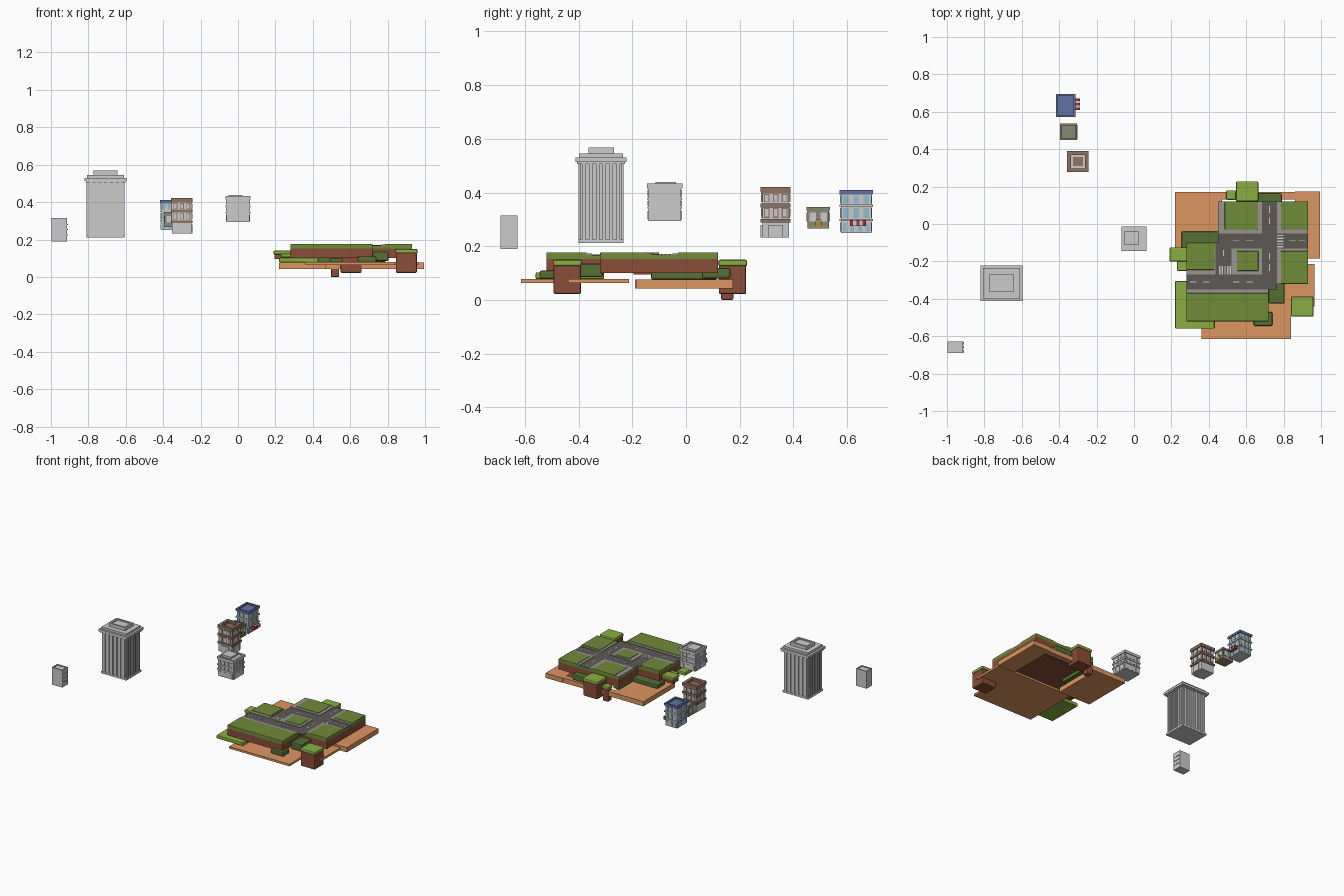
import bpy, bmesh
from mathutils import Vector

mats = {}
COL = {
    "grass": (0.16, 0.26, 0.04, 1), "dark_grass": (0.09, 0.16, 0.035, 1),
    "light_grass": (0.25, 0.42, 0.05, 1), "soil": (0.26, 0.075, 0.04, 1),
    "clay": (0.72, 0.30, 0.12, 1), "asphalt": (0.11, 0.10, 0.09, 1),
    "pavement": (0.33, 0.30, 0.27, 1), "paint": (0.75, 0.75, 0.72, 1),
    "brown": (0.28, 0.17, 0.12, 1), "blue": (0.12, 0.17, 0.38, 1),
    "olive": (0.25, 0.25, 0.17, 1), "ochre": (0.38, 0.28, 0.08, 1),
    "glass": (0.30, 0.50, 0.62, 1), "red": (0.40, 0.03, 0.04, 1),
}


def finish(name, bm, col=None, bevel=0):
    bmesh.ops.recalc_face_normals(bm, faces=bm.faces)
    me = bpy.data.meshes.new(name)
    bm.to_mesh(me)
    bm.free()
    ob = bpy.data.objects.new(name, me)
    bpy.context.collection.objects.link(ob)
    if col:
        if col not in mats:
            mats[col] = bpy.data.materials.new(col)
            mats[col].diffuse_color = COL[col]
        me.materials.append(mats[col])
    if bevel:
        mod = ob.modifiers.new("soft_edges", "BEVEL")
        mod.width, mod.segments = bevel, 2
    return ob


def boxes(name, items, col=None, bevel=0):
    """items: (x0, x1, y0, y1, z0, z1)"""
    bm = bmesh.new()
    for x0, x1, y0, y1, z0, z1 in items:
        vs = bmesh.ops.create_cube(bm, size=1)["verts"]
        for v in vs:
            v.co = Vector((x0 + (v.co.x + .5) * (x1 - x0),
                           y0 + (v.co.y + .5) * (y1 - y0),
                           z0 + (v.co.z + .5) * (z1 - z0)))
    return finish(name, bm, col, bevel)


def prism(name, pts, z0, z1, col, bevel=0):
    bm = bmesh.new()
    f = bm.faces.new([bm.verts.new((x, y, z0)) for x, y in pts])
    ext = bmesh.ops.extrude_face_region(bm, geom=[f])["geom"]
    for v in ext:
        if isinstance(v, bmesh.types.BMVert):
            v.co.z = z1
    return finish(name, bm, col, bevel)


def grow(b, d, z0, z1):
    return (b[0] - d, b[1] + d, b[2] - d, b[3] + d, z0, z1)


def ring(b, t, z0, z1):
    """Four walls of a roof parapet"""
    x0, x1, y0, y1 = b[:4]
    return [(x0, x1, y0, y0 + t, z0, z1), (x0, x1, y1 - t, y1, z0, z1),
            (x0, x0 + t, y0 + t, y1 - t, z0, z1), (x1 - t, x1, y0 + t, y1 - t, z0, z1)]


def around(b, n, frac, z0, z1, d=.003, sides="fblr"):
    """n evenly spaced thin panels on the chosen sides of a building"""
    x0, x1, y0, y1 = b[:4]
    out = []
    for i in range(n):
        a, c = (i + .5 - frac / 2) / n, (i + .5 + frac / 2) / n
        xa, xb = x0 + a * (x1 - x0), x0 + c * (x1 - x0)
        ya, yb = y0 + a * (y1 - y0), y0 + c * (y1 - y0)
        if "f" in sides: out.append((xa, xb, y0 - d, y0 + .001, z0, z1))
        if "b" in sides: out.append((xa, xb, y1 - .001, y1 + d, z0, z1))
        if "l" in sides: out.append((x0 - d, x0 + .001, ya, yb, z0, z1))
        if "r" in sides: out.append((x1 - .001, x1 + d, ya, yb, z0, z1))
    return out


# --- raised street plate -------------------------------------------------
outline = [(.28, -.52), (.72, -.52), (.72, -.32), (.93, -.32), (.93, .12),
           (.45, .12), (.45, -.10), (.28, -.10)]
prism("plate_soil", outline, .10, .152, "soil")
prism("plate_turf_edge", outline, .152, .168, "grass")
lawns = [(.28, .72, -.52, -.37), (.28, .43, -.245, -.10), (.485, .66, -.03, .12),
         (.785, .93, -.03, .12), (.785, .93, -.32, -.145), (.55, .665, -.25, -.145)]
boxes("lawns", [l + (.165, .177) for l in lawns], "grass", .003)
boxes("roads", [(.685, .765, -.35, .12, .165, .1695), (.45, .93, -.13, -.05, .165, .1692),
                (.28, .72, -.35, -.27, .165, .1692), (.435, .52, -.28, -.10, .165, .1694)],
      "asphalt")
boxes("pavements", [(.66, .685, -.05, .12, .165, .173), (.765, .787, -.05, .12, .165, .173),
                    (.485, .66, -.05, -.03, .165, .173), (.785, .93, -.05, -.03, .165, .173),
                    (.785, .93, -.147, -.13, .165, .173), (.765, .787, -.32, -.13, .165, .173),
                    (.28, .72, -.372, -.35, .165, .173), (.28, .435, -.27, -.243, .165, .173),
                    (.42, .437, -.27, -.12, .165, .173), (.45, .486, -.05, .12, .165, .173)]
      + ring((.52, .685, -.27, -.13), .032, .165, .173), "pavement")
dashes = [(x, x + .035, -.092, -.087, .169, .1705) for x in (.53, .60, .83, .88)]
dashes += [(x, x + .035, -.312, -.307, .169, .1705) for x in (.30, .37, .53, .60)]
dashes += [(.722, .728, y, y + .035, .169, .1705) for y in (-.25, -.19, 0, .06)]
dashes += [(.475, .48, -.17, -.14, .169, .1705)]
dashes += [(.765, .80, -.125 + i * .015, -.118 + i * .015, .169, .1705) for i in range(5)]
dashes += [(.455 + i * .014, .462 + i * .014, -.27, -.225, .169, .1705) for i in range(5)]
boxes("road_markings", dashes, "paint")

# --- lower clay slabs ----------------------------------------------------
hole = (.47, .86, -.19, .13)
boxes("back_clay_slab", [(.22, hole[0], -.19, .17, .042, .076),
                         (hole[1], .995, -.185, .175, .042, .076),
                         (hole[0], hole[1], hole[3], .17, .042, .076)], "clay")
prism("front_clay_slab", [(.36, -.615), (.84, -.615), (.84, -.44), (.965, -.44),
                          (.965, -.213), (.36, -.213)], .064, .079, "clay")

# --- grassy steps and pillars -------------------------------------------
prism("left_terrace", [(.255, -.13), (.50, -.13), (.50, .115), (.45, .115),
                       (.45, -.04), (.255, -.04)], .076, .105, "dark_grass", .006)
boxes("front_left_step", [(.22, .43, -.56, -.305, .078, .103)], "light_grass", .005)
boxes("left_step_turf", [(.19, .29, -.20, -.125, .12, .14), (.23, .29, -.25, -.195, .105, .125)],
      "light_grass", .005)
boxes("left_step_soil", [(.195, .29, -.195, -.13, .095, .12)], "soil")
boxes("dark_steps", [(.66, .79, .06, .165, .08, .12), (.72, .805, -.425, -.31, .085, .135),
                     (.64, .74, -.545, -.47, .078, .11), (.49, .56, -.545 + .06, -.42, .078, .1)],
      "dark_grass", .007)
pillars = [(.545, .665, .12, .228, .022, .150), (.84, .96, -.495, -.387, .022, .150),
           (.493, .545, .128, .18, 0, .11)]
boxes("pillar_soil", [(a + .004, b - .004, c + .002, d - .004, e, f - .02)
                      for a, b, c, d, e, f in pillars], "soil", .006)
boxes("pillar_turf", [(a, b, c, d, f - .024, f) for a, b, c, d, e, f in pillars],
      "light_grass", .007)

# --- small far building --------------------------------------------------
b = (-.998, -.914, -.69, -.627)
boxes("small_block", [b + (.19, .308)] + ring(b, .007, .308, .314))
boxes("small_block_sills", [q for z in (.222, .25, .278)
                            for q in around(b, 3, .6, z, z + .005, .004, "r")])

# --- tall fluted tower ---------------------------------------------------
b = (-.802, -.614, -.394, -.239)
boxes("tower_core", [b + (.212, .512)])
boxes("tower_ribs", around(b, 6, .5, .225, .512, .007) + [grow(b, .007, .212, .225)])
boxes("tower_cornice", [grow(b, .012, .506, .514), grow(b, .018, .514, .53),
                        grow(b, .004, .53, .545)])
boxes("tower_crown", [grow(b, -.03, .545, .56)] + ring(grow(b, -.03, 0, 0), .012, .56, .568))

# --- grey office ---------------------------------------------------------
b = (-.062, .062, -.14, -.018)
boxes("office_body", [b + (.295, .425)])
boxes("office_bands", [grow(b, .004, .372, .382), grow(b, .004, .34, .348),
                       grow(b, .005, .415, .424)] + ring(grow(b, .005, 0, 0), .012, .42, .433))
boxes("office_windows", around(b, 4, .6, .386, .41) + around(b, 4, .6, .351, .369)
      + around(b, 3, .6, .30, .332))
boxes("office_roof_unit", [(-.05, .025, -.113, -.038, .424, .439)])

# --- brown corner house --------------------------------------------------
b = (-.352, -.248, .284, .384)
boxes("brown_house_body", [b + (.232, .405)])
boxes("brown_house_bands", [grow(b, .006, .345, .36), grow(b, .006, .288, .301),
                            grow(b, .005, .397, .405)]
      + ring(grow(b, .006, 0, 0), .02, .403, .421), "brown")
boxes("brown_house_roof_unit", [grow(b, -.025, .404, .412)], "brown")
boxes("brown_house_window_frames", around(b, 3, .65, .306, .342)
      + around(b, 3, .65, .364, .394), "brown")
boxes("brown_house_panes", around(b, 3, .4, .31, .339, .0045)
      + around(b, 3, .4, .367, .391, .0045))
boxes("brown_house_shopfront", around(b, 1, .55, .232, .28, .006, "fr"))

# --- olive shop ----------------------------------------------------------
b = (-.392, -.308, .452, .533)
boxes("olive_shop_body", [b + (.267, .335)] + ring(grow(b, .004, 0, 0), .01, .333, .346), "olive")
boxes("olive_shop_windows", around(b, 2, .6, .292, .326, .003))
boxes("olive_shop_door", [(-.31, -.302, .483, .504, .267, .30),
                          (-.308, -.303, .455, .53, .267, .275)], "ochre")

# --- blue-roofed shop ----------------------------------------------------
b = (-.412, -.32, .577, .69)
boxes("blue_shop_body", [b + (.25, .397)])
boxes("blue_shop_roof", [grow(b, .005, .393, .399)] + ring(grow(b, .006, 0, 0), .012, .396, .41),
      "blue")
boxes("blue_shop_bands", [grow(b, .006, .346, .356), grow(b, .006, .294, .302)])
boxes("blue_shop_panes", around(b, 3, .55, .306, .342) + around(b, 3, .55, .36, .39)
      + around(b, 3, .6, .256, .288, .003, "fbl") + around(b, 4, .5, .256, .286, .003, "r"), "glass")
boxes("shop_awning_red", [(-.316, -.29, y, y + .012, .275, .298)
                          for y in (.61, .634, .658)], "red")
boxes("shop_awning_white", [(-.316, -.291, y, y + .012, .277, .297)
                            for y in (.622, .646)], "paint")
